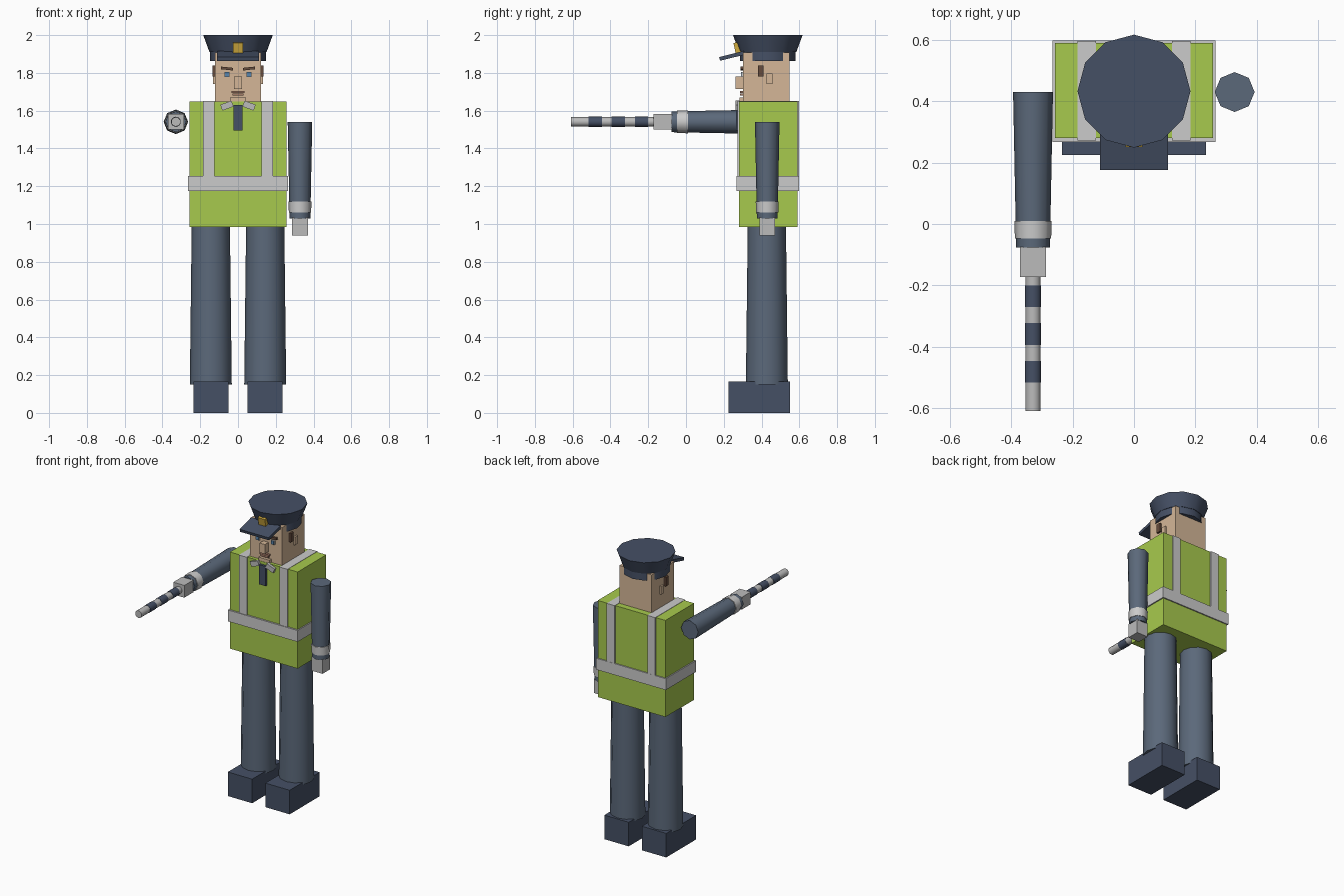
import bpy, bmesh
from math import radians
from mathutils import Matrix, Vector

if "Cube" in bpy.data.objects:
    bpy.data.objects.remove(bpy.data.objects["Cube"])


def material(name, rgb):
    m = bpy.data.materials.new(name)
    m.diffuse_color = (*rgb, 1)
    m.use_nodes = True
    m.node_tree.nodes["Principled BSDF"].inputs["Base Color"].default_value = m.diffuse_color
    return m


NAVY = material("navy", (0.06, 0.08, 0.13))
CLOTH = material("blue_cloth", (0.105, 0.14, 0.195))
LIME = material("lime", (0.39, 0.59, 0.075))
WHITE = material("reflective", (0.72, 0.72, 0.73))
GLOVE = material("glove_grey", (0.5, 0.5, 0.5))
SKIN = material("skin", (0.66, 0.47, 0.31))
BROWN = material("brown", (0.13, 0.07, 0.045))
LIP = material("lip", (0.38, 0.2, 0.14))
BLUE = material("eye_blue", (0.1, 0.24, 0.42))
GOLD = material("gold", (0.65, 0.42, 0.05))


def finish(name, bm, mat, smooth=False):
    me = bpy.data.meshes.new(name)
    bm.to_mesh(me)
    bm.free()
    me.materials.append(mat)
    if smooth:
        me.polygons.foreach_set("use_smooth", [True] * len(me.polygons))
        me.set_sharp_from_angle(angle=radians(50))
    ob = bpy.data.objects.new(name, me)
    bpy.context.collection.objects.link(ob)
    return ob


def box(name, x, y, z, mat, rot=(0, 'X')):
    """Box from (min, max) ranges, optionally turned about its centre."""
    lo, hi = Vector((x[0], y[0], z[0])), Vector((x[1], y[1], z[1]))
    bm = bmesh.new()
    bmesh.ops.create_cube(bm, size=1, matrix=Matrix.Diagonal((*(hi - lo), 1)))
    ob = finish(name, bm, mat)
    ob.matrix_world = (Matrix.Translation((lo + hi) / 2)
                       @ Matrix.Rotation(radians(rot[0]), 4, rot[1]))
    return ob


def tube(name, start, end, r1, r2, sides, mat, smooth=True):
    """Tapered cylinder between two points."""
    a, b = Vector(start), Vector(end)
    d = b - a
    # arms and legs run along z or y, so a turn about x is enough
    turn = Matrix.Rotation(radians(90), 4, 'X') if abs(d.y) > abs(d.z) else Matrix()
    bm = bmesh.new()
    bmesh.ops.create_cone(bm, cap_ends=True, segments=sides, radius1=r1, radius2=r2,
                          depth=d.length, matrix=Matrix.Translation((a + b) / 2) @ turn)
    return finish(name, bm, mat, smooth)


def span(s, a, b):
    return tuple(sorted((s * a, s * b)))


# Vest with reflective belt and braces
box("vest", (-0.257, 0.257), (0.28, 0.59), (0.985, 1.648), LIME)
box("vest_belt", (-0.265, 0.265), (0.268, 0.598), (1.175, 1.253), WHITE)

for s, side in ((-1, "right"), (1, "left")):
    # Legs and shoes
    tube(f"{side}_leg", (s * 0.144, 0.428, 0.15), (s * 0.144, 0.428, 1.0),
         0.111, 0.101, 12, CLOTH)
    box(f"{side}_shoe", span(s, 0.05, 0.235), (0.225, 0.55), (0, 0.165), NAVY)
    # Braces, collar flaps and facial pairs
    box(f"{side}_brace", span(s, 0.124, 0.184), (0.272, 0.597), (1.25, 1.65), WHITE)
    box(f"{side}_collar", span(s, 0.027, 0.09), (0.262, 0.285), (1.61, 1.643), GLOVE,
        (s * 20, 'Y'))
    box(f"{side}_eye", span(s, 0.044, 0.072), (0.294, 0.31), (1.778, 1.806), WHITE)
    box(f"{side}_iris", span(s, 0.048, 0.068), (0.29, 0.31), (1.78, 1.804), BLUE)
    box(f"{side}_eyebrow", span(s, 0.026, 0.09), (0.288, 0.31), (1.816, 1.83), BROWN,
        (s * -6, 'Y'))
    box(f"{side}_ear", span(s, 0.11, 0.133), (0.427, 0.459), (1.742, 1.797), SKIN)
    box(f"{side}_sideburn", span(s, 0.11, 0.135), (0.38, 0.411), (1.78, 1.84), BROWN)

# Tie
box("tie", (-0.025, 0.025), (0.264, 0.285), (1.495, 1.63), NAVY)

# Head and face
box("head", (-0.122, 0.122), (0.302, 0.547), (1.645, 1.908), SKIN)
box("nose", (-0.02, 0.02), (0.262, 0.305), (1.715, 1.78), SKIN)
box("upper_lip", (-0.035, 0.035), (0.285, 0.305), (1.693, 1.703), LIP)
box("lower_lip", (-0.028, 0.028), (0.285, 0.305), (1.68, 1.692), LIP)
box("chin", (-0.042, 0.042), (0.282, 0.305), (1.648, 1.67), SKIN)

# Peaked cap
tube("cap_band", (0, 0.433, 1.862), (0, 0.433, 1.92), 0.148, 0.148, 12, NAVY)
tube("cap_crown", (0, 0.433, 1.91), (0, 0.433, 2.0), 0.151, 0.184, 12, NAVY)
box("cap_peak", (-0.11, 0.11), (0.176, 0.31), (1.88, 1.9), NAVY, (14, 'X'))
box("cap_badge", (-0.027, 0.027), (0.257, 0.3), (1.905, 1.963), GOLD, (12, 'X'))

# Left arm hanging down
LX, AY = 0.328, 0.43
tube("left_arm", (LX, AY, 1.03), (LX, AY, 1.54), 0.055, 0.065, 8, CLOTH)
tube("left_cuff", (LX, AY, 1.062), (LX, AY, 1.12), 0.059, 0.061, 8, WHITE)
box("left_hand", (LX - 0.042, LX + 0.042), (AY - 0.042, AY + 0.042), (0.938, 1.035), GLOVE)

# Right arm pointing forward
RX, AZ = -0.329, 1.541
tube("right_arm", (RX, AY, AZ), (RX, -0.077, AZ), 0.065, 0.055, 8, CLOTH)
tube("right_cuff", (RX, 0.01, AZ), (RX, -0.048, AZ), 0.061, 0.059, 8, WHITE)
box("right_hand", (RX - 0.042, RX + 0.042), (-0.172, -0.075), (AZ - 0.042, AZ + 0.042), GLOVE)

# Striped baton
tube("baton", (RX, -0.16, AZ), (RX, -0.61, AZ), 0.025, 0.025, 10, GLOVE)
for i in range(3):
    y = -0.2 - 0.123 * i
    tube(f"baton_stripe_{i + 1}", (RX, y, AZ), (RX, y - 0.071, AZ), 0.027, 0.027, 10, NAVY)
